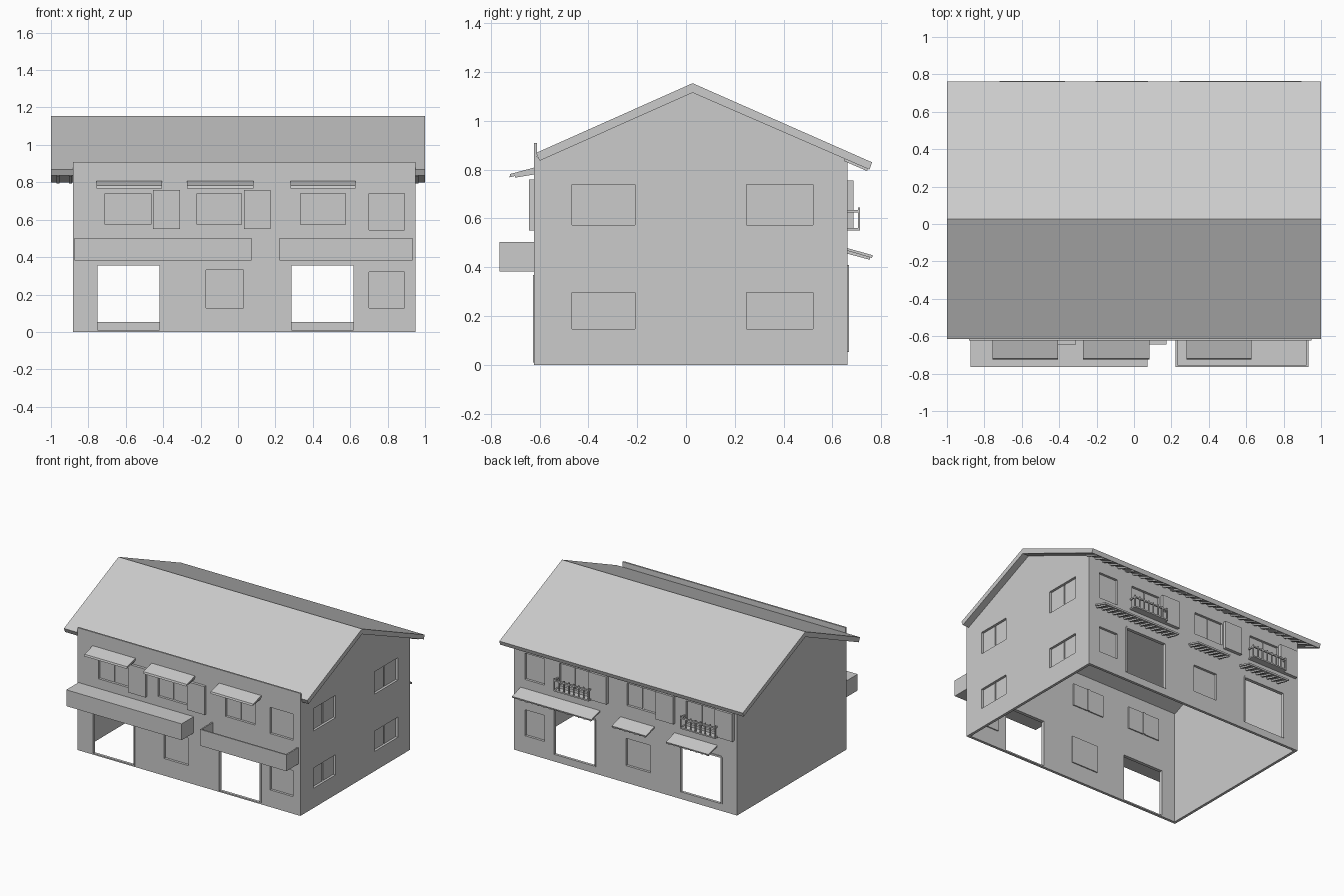
import bpy, bmesh
from mathutils import Matrix, Vector

if "Cube" in bpy.data.objects:
    bpy.data.objects.remove(bpy.data.objects["Cube"])

# one plain grey
grey = bpy.data.materials.new("plain grey")
grey.use_nodes = True
grey.diffuse_color = (0.6, 0.6, 0.6, 1)
grey.node_tree.nodes["Principled BSDF"].inputs["Base Color"].default_value = (0.6, 0.6, 0.6, 1)

LEFT, RIGHT = -0.883, 0.949
FRONT, BACK = -0.623, 0.662
WALL = 0.02


def finish(name, bm):
    bmesh.ops.recalc_face_normals(bm, faces=bm.faces)
    mesh = bpy.data.meshes.new(name)
    bm.to_mesh(mesh)
    bm.free()
    mesh.materials.append(grey)
    ob = bpy.data.objects.new(name, mesh)
    bpy.context.collection.objects.link(ob)
    return ob


def boxes(name, spans):
    """One object from boxes given as ((x0, x1), (y0, y1), (z0, z1))."""
    bm = bmesh.new()
    for span in spans:
        centre = Vector([(a + b) / 2 for a, b in span])
        size = [abs(b - a) for a, b in span]
        bmesh.ops.create_cube(bm, size=1, matrix=Matrix.Translation(centre) @ Matrix.Diagonal((*size, 1)))
    return finish(name, bm)


def prism(name, profile, spans):
    """Extrude a (y, z) profile along each x span."""
    bm = bmesh.new()
    for x0, x1 in spans:
        face = bm.faces.new([bm.verts.new((x0, y, z)) for y, z in profile])
        new = bmesh.ops.extrude_face_region(bm, geom=[face])["geom"]
        bmesh.ops.translate(bm, vec=(x1 - x0, 0, 0), verts=[v for v in new if isinstance(v, bmesh.types.BMVert)])
    return finish(name, bm)


def cut(ob, cutter):
    mod = ob.modifiers.new("cut", "BOOLEAN")
    mod.operation, mod.solver, mod.object = "DIFFERENCE", "EXACT", cutter
    bpy.context.view_layer.objects.active = ob
    bpy.ops.object.modifier_apply(modifier=mod.name)
    bpy.data.objects.remove(cutter)


def depth(side, a, b):
    """Y span from a to b measured outwards from the front or back wall."""
    return (FRONT - b, FRONT - a) if side == "front" else (BACK + a, BACK + b)


def steps(a, b, count):
    return [a + (b - a) * i / (count - 1) for i in range(count)]


# openings shared by front and back
doors = [(-0.757, -0.415), (0.28, 0.623)]
pairs = [(-0.71, -0.465), (-0.22, 0.02), (0.335, 0.575)]
singles = {"front": (0.70, 0.89), "back": (0.70, 0.86)}
middle = (-0.17, 0.03)
door_z = {"front": (0.01, 0.36), "back": (0.053, 0.40)}
side_pairs = [(-0.467, -0.21), (0.248, 0.52)]
side_rows = [(0.147, 0.297), (0.572, 0.738)]

holes, panes, frames = [], [], []


def glaze(span, axis, wall_span, pane_span, z, double):
    """Cut a window and fill it with one or two recessed panes."""
    order = (lambda u, w: (u, w, z)) if axis == "x" else (lambda u, w: (w, u, z))
    holes.append(order(span, wall_span))
    a, b = span
    if double:
        m = (a + b) / 2
        panes.extend([order((a - 0.01, m - 0.005), pane_span), order((m + 0.005, b + 0.01), pane_span)])
        back = tuple(v - 0.006 if axis == "y" or wall_span[0] > 0 else v + 0.006 for v in pane_span)
        panes.append(order((m - 0.01, m + 0.01), back))
    else:
        panes.append(order((a - 0.01, b + 0.01), pane_span))


for side in ("front", "back"):
    through = depth(side, -0.05, 0.05)
    inner = depth(side, -WALL - 0.008, -WALL + 0.002)
    for x in doors:
        z0, z1 = door_z[side]
        holes.append((x, through, (z0, z1)))
        rim = depth(side, -WALL, 0.005)
        for edge in (x[0] - 0.005, x[1] - 0.005):
            frames.append(((edge, edge + 0.01), rim, (z0, z1)))
        frames.append((x, rim, (z1 - 0.005, z1 + 0.008)))
    for x in pairs:
        glaze(x, "x", through, inner, (0.575, 0.74), True)
    glaze(singles[side], "x", through, inner, (0.545, 0.74), False)
    glaze(singles[side], "x", through, inner, (0.127, 0.32), False)
    glaze(middle, "x", through, inner, (0.127, 0.33), False)
for y in side_pairs:
    for z in side_rows:
        glaze(y, "y", (RIGHT - 0.05, RIGHT + 0.05), (RIGHT - 0.028, RIGHT - 0.018), z, True)

# hollow walls, open below and closed by the roof
walls = prism("walls", [(FRONT, 0), (BACK, 0), (BACK, 0.845), (0.027, 1.12), (FRONT, 0.845)], [(LEFT, RIGHT)])
cut(walls, boxes("cavity", [((LEFT + WALL, RIGHT - WALL), (FRONT + WALL, BACK - WALL), (-0.1, 1.3))]))
cut(walls, boxes("openings", holes))
boxes("window_panes", panes)
boxes("door_frames", frames)
boxes("parapet", [((LEFT, RIGHT), (FRONT, FRONT + 0.012), (0.82, 0.909))])

# roof with eave rafters at the back
prism("roof", [(-0.615, 0.868), (0.027, 1.154), (0.762, 0.83), (0.752, 0.80), (0.027, 1.115), (-0.6, 0.836)],
      [(-1, 1)])
prism("eave_rafters", [(0.65, 0.845), (0.745, 0.804), (0.742, 0.794), (0.65, 0.834)],
      [(x, x + 0.015) for x in steps(-0.97, 0.95, 30)])

# front boxes: a solid fascia and an open-topped balcony
boxes("fascia_box", [((-0.875, 0.072), (-0.765, FRONT), (0.382, 0.503))])
x0, x1, t = 0.222, 0.933, 0.01
boxes("front_balcony", [
    ((x0, x1), (-0.765, FRONT), (0.382, 0.392)),
    ((x0, x1), (-0.765, -0.765 + t), (0.392, 0.503)),
    ((x0, x0 + t), (-0.765 + t, FRONT), (0.392, 0.503)),
    ((x1 - t, x1), (-0.765 + t, FRONT), (0.392, 0.503))])

# front awnings with end brackets
front_awnings = [(-0.757, -0.407), (-0.273, 0.083), (0.28, 0.628)]
prism("front_awnings", [(FRONT, 0.808), (-0.72, 0.782), (-0.724, 0.768), (FRONT, 0.793)], front_awnings)
prism("front_awning_brackets", [(FRONT, 0.794), (-0.70, 0.775), (-0.70, 0.767), (FRONT, 0.78)],
      [(e, e + 0.012) for a, b in front_awnings for e in (a + 0.006, b - 0.018)])

# back awnings on rafters
back_awnings = [(-0.72, -0.37), (-0.205, 0.075), (0.243, 0.895)]
prism("back_awnings", [(BACK, 0.478), (0.765, 0.449), (0.762, 0.438), (BACK, 0.467)], back_awnings)
prism("back_awning_rafters", [(BACK, 0.468), (0.755, 0.442), (0.755, 0.43), (BACK, 0.455)],
      [(x, x + 0.012) for a, b in back_awnings for x in steps(a + 0.01, b - 0.022, round((b - a) / 0.05) + 1)])

# open shutters beside the windows
boxes("front_shutters", [((a, a + 0.144), depth("front", 0, 0.02), (0.55, 0.76)) for a in (-0.455, 0.031)])
boxes("back_shutters", [((a, a + 0.145), depth("back", 0, 0.024), (0.55, 0.755)) for a in (-0.86, -0.375, 0.175)])

# back window railings
rails = []
for a, b in ((-0.74, -0.45), (0.30, 0.59)):
    for z in (0.55, 0.625):
        rails.append(((a, b), (0.704, 0.714), (z, z + 0.01)))
        for x in (a, b - 0.01):
            rails.append(((x, x + 0.01), (BACK, 0.706), (z, z + 0.01)))
    rails.append(((a, b), (BACK, 0.706), (0.55, 0.556)))
    for x in steps(a, b - 0.008, 8):
        rails.append(((x, x + 0.008), (0.705, 0.713), (0.55, 0.645)))
boxes("back_railings", rails)
